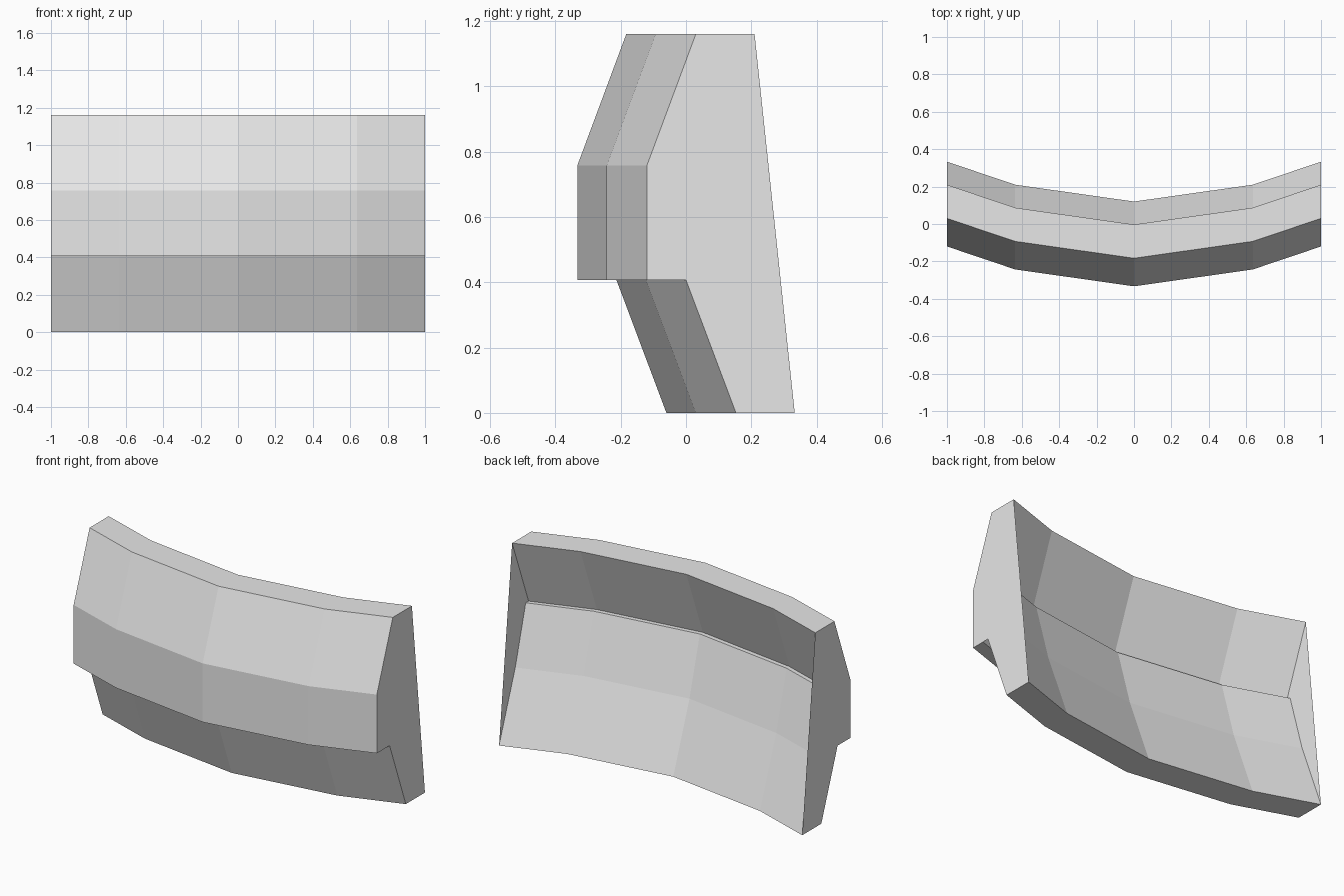
import bpy
import bmesh

if "Cube" in bpy.data.objects:
    bpy.data.objects.remove(bpy.data.objects["Cube"])

# Side profile of the bent panel at its outer ends (y, z)
PROFILE = [
    (0.03, 1.16), (-0.12, 0.757), (-0.12, 0.407), (-0.04, 0.407),  # front shell
    (0.0, 0.555), (0.0, 0.407),                                    # narrow groove
    (0.153, 0.0), (0.333, 0.0), (0.18, 0.407),                     # lower flare
    (0.082, 0.755), (0.055, 0.755), (0.21, 1.16),                  # rear step
]
# Stations across the width: (x, y shift), bowed forward in the middle
STATIONS = [(-1, 0), (-0.635, -0.123), (0, -0.213), (0.635, -0.123), (1, 0)]

grey = bpy.data.materials.new("light_grey")
grey.diffuse_color = (0.8, 0.8, 0.8, 1)
grey.use_nodes = True
grey.node_tree.nodes["Principled BSDF"].inputs["Base Color"].default_value = grey.diffuse_color

# Loft the profile through the stations and cap both ends
bm = bmesh.new()
rings = [[bm.verts.new((x, y + dy, z)) for y, z in PROFILE] for x, dy in STATIONS]
n = len(PROFILE)
for a, b in zip(rings, rings[1:]):
    for i in range(n):
        j = (i + 1) % n
        bm.faces.new((a[i], a[j], b[j], b[i]))
caps = [bm.faces.new(rings[0]), bm.faces.new(rings[-1])]
bmesh.ops.triangulate(bm, faces=caps)
bmesh.ops.recalc_face_normals(bm, faces=bm.faces)

mesh = bpy.data.meshes.new("curved_panel")
bm.to_mesh(mesh)
bm.free()
mesh.materials.append(grey)
panel = bpy.data.objects.new("curved_panel", mesh)
bpy.context.collection.objects.link(panel)
